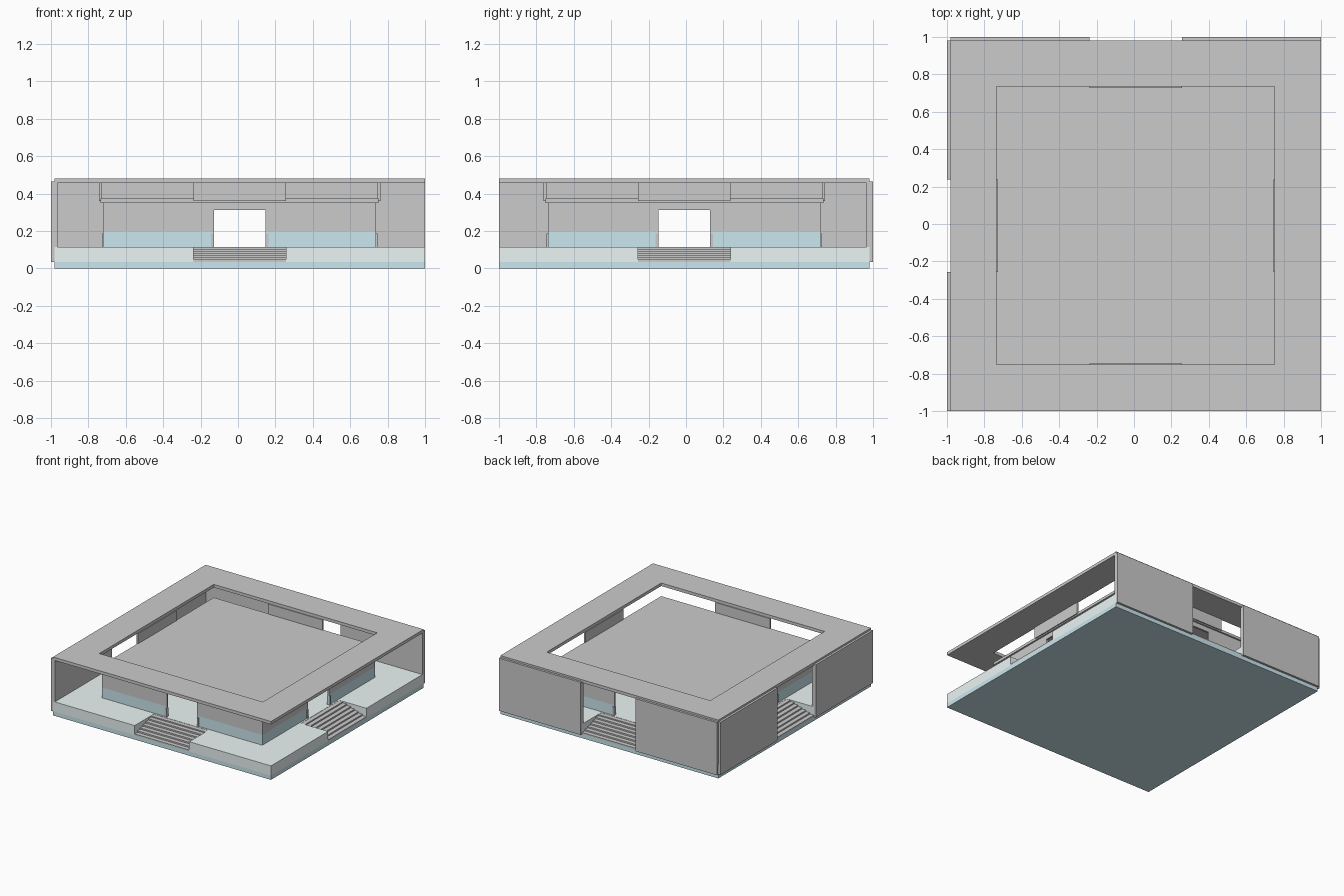
import bpy, bmesh
from mathutils import Matrix, Vector

if "Cube" in bpy.data.objects:
    bpy.data.objects.remove(bpy.data.objects["Cube"])

C = 0.009                       # plan centre is (C, -C)
CENTRE = Vector((C, -C, 0))


def material(name, rgb):
    m = bpy.data.materials.new(name)
    m.diffuse_color = (*rgb, 1)
    m.use_nodes = True
    m.node_tree.nodes["Principled BSDF"].inputs["Base Color"].default_value = m.diffuse_color
    return m


BLUE = material("pale_blue", (0.60, 0.80, 0.86))
PALE = material("pale_stone", (0.83, 0.91, 0.91))


def finish(bm, name, mat=None):
    bmesh.ops.recalc_face_normals(bm, faces=bm.faces)
    me = bpy.data.meshes.new(name)
    bm.to_mesh(me)
    bm.free()
    ob = bpy.data.objects.new(name, me)
    bpy.context.collection.objects.link(ob)
    if mat:
        me.materials.append(mat)
    return ob


def box(name, x, y, z, mat=None, turn=None):
    """Box from (min, max) ranges; with turn it is placed on one of 4 sides."""
    bm = bmesh.new()
    bmesh.ops.create_cube(bm, size=1)
    for v in bm.verts:
        v.co = Vector([a + (b - a) * (t + 0.5) for (a, b), t in zip((x, y, z), v.co)])
    if turn is not None:
        bm.transform(Matrix.Translation(CENTRE) @ Matrix.Rotation(turn, 4, 'Z'))
    return finish(bm, name, mat)


def prism(name, outline, axis, depth, mat=None, turn=0.0):
    """Extrude a planar outline of 3D points."""
    bm = bmesh.new()
    face = bm.faces.new([bm.verts.new(p) for p in outline])
    ext = bmesh.ops.extrude_face_region(bm, geom=[face])
    moved = [g for g in ext["geom"] if isinstance(g, bmesh.types.BMVert)]
    bmesh.ops.translate(bm, verts=moved, vec=Vector(axis) * depth)
    bm.transform(Matrix.Translation(CENTRE) @ Matrix.Rotation(turn, 4, 'Z'))
    return finish(bm, name, mat)


R, STAIR, IN, WALL, DOOR = 0.991, 0.248, 0.743, 0.73, 0.138
FLOOR, TOP, ROOF = 0.115, 0.35, 0.455

# Base slab and raised platform with a stair notch on each side
box("base_slab", (-R, R), (-R, R), (0, 0.035), BLUE, 0)
outline = []
for k in range(4):
    rot = Matrix.Rotation(k * 1.5707963, 3, 'Z')
    for x, y in ((-R, -R), (-STAIR, -R), (-STAIR, -IN), (STAIR, -IN), (STAIR, -R)):
        outline.append(rot @ Vector((x, y, 0.035)))
prism("platform", outline, (0, 0, 1), FLOOR - 0.035, PALE)

# Everything that repeats on the four sides
for k, side in enumerate(("front", "right", "back", "left")):
    a = k * 1.5707963
    n = 7
    run, rise = (R - IN) / n, (FLOOR - 0.035) / n
    pts = [(-STAIR, -IN, 0.035), (-STAIR, -R, 0.035)]
    for i in range(n):
        z = 0.035 + (i + 1) * rise - (0.002 if i == n - 1 else 0)
        pts += [(-STAIR, -R + i * run, z), (-STAIR, -R + (i + 1) * run, z)]
    pts.pop()
    pts.append((-STAIR, -IN, FLOOR - 0.002))
    prism(side + "_stairs", pts, (1, 0, 0), 2 * STAIR, None, a)

    for s, hand in ((-1, "a"), (1, "b")):
        span = tuple(sorted((s * DOOR, s * WALL)))
        box(f"{side}_low_wall_{hand}", span, (-WALL, -WALL + 0.015), (FLOOR, 0.2), BLUE, a)
        box(f"{side}_upper_wall_{hand}", span, (-WALL, -WALL + 0.015), (0.2, TOP), None, a)
        post = tuple(sorted((s * DOOR, s * (DOOR + 0.016))))
        box(f"{side}_door_post_{hand}", post, (-WALL - 0.006, -WALL + 0.02), (FLOOR, 0.187), None, a)
    box(side + "_door_lintel", (-DOOR, DOOR), (-WALL, -WALL + 0.015), (0.312, TOP), None, a)

    # Panel closing the gap between the inner ceiling and the roof ring
    box(side + "_roof_panel", (-STAIR, STAIR), (-0.752, -0.737), (0.36, ROOF), None, a)

# Inner ceiling slab
box("ceiling_slab", (-IN, IN), (-IN, IN), (TOP, 0.372), None, 0)

# Roof ring with a square opening
bm = bmesh.new()
rings = []
for r, z in ((R, ROOF), (R, 0.48), (IN, 0.48), (IN, ROOF)):
    rings.append([bm.verts.new(CENTRE + Vector((sx * r, sy * r, z)))
                  for sx, sy in ((-1, -1), (1, -1), (1, 1), (-1, 1))])
for i in range(4):
    p, q = rings[i], rings[(i + 1) % 4]
    for j in range(4):
        bm.faces.new((p[j], p[(j + 1) % 4], q[(j + 1) % 4], q[j]))
finish(bm, "roof_ring")

# Outer walls on the back and left, split by full-height openings;
# an outer cladding sheet overlaps the slab edges
lo, hi = C - STAIR, C + STAIR
for tag, (u0, u1) in (("a", (-0.98, lo)), ("b", (hi, 1.0))):
    box("back_outer_wall_" + tag, (u0, u1), (0.965, 1.0), (FLOOR, ROOF))
    box("back_cladding_" + tag, (u0, u1), (0.982, 1.0), (0.033, 0.465))
    box("left_outer_wall_" + tag, (-1.0, -0.965), (-u1, -u0), (FLOOR, ROOF))
    box("left_cladding_" + tag, (-1.0, -0.982), (-u1, -u0), (0.033, 0.465))
